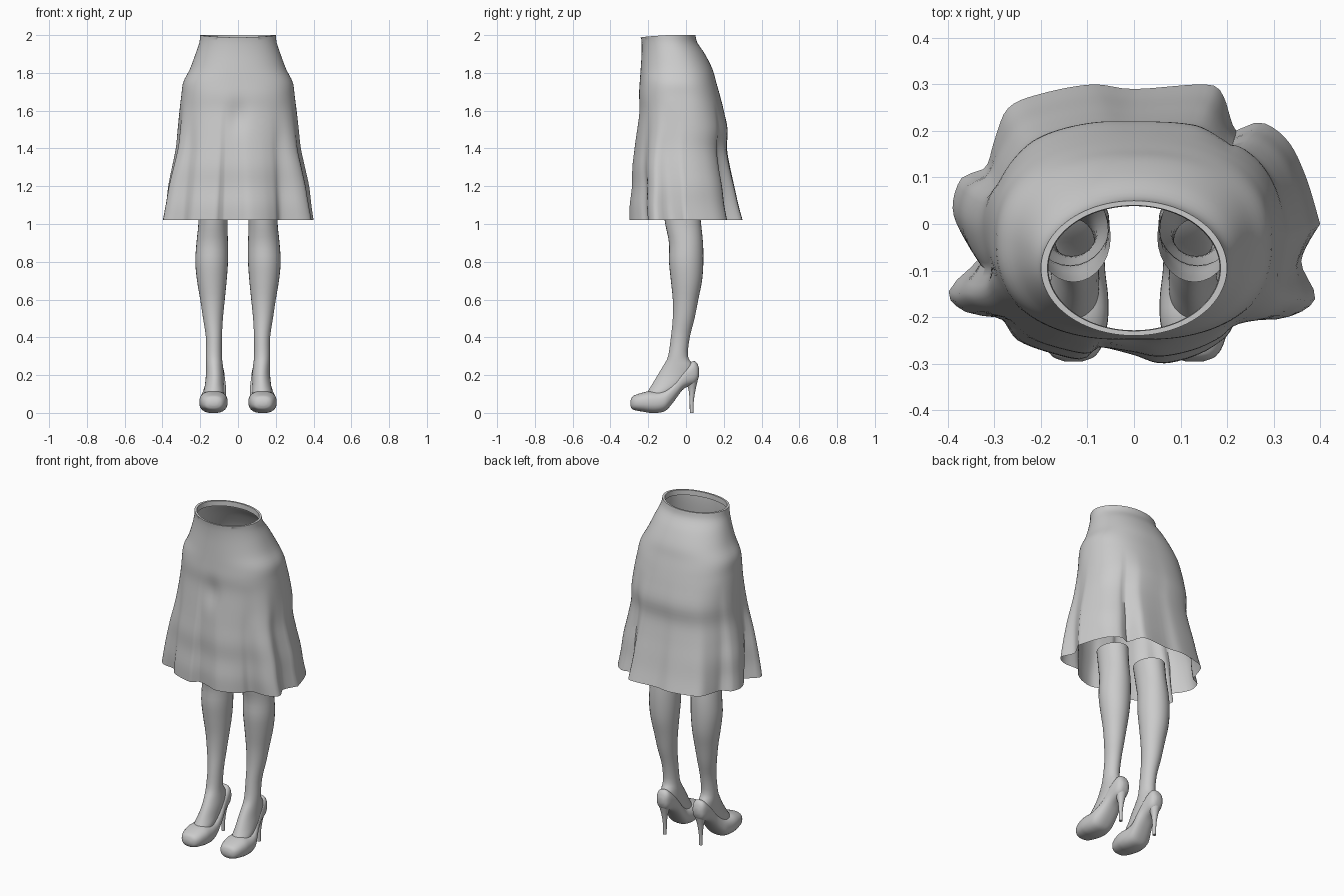
import bpy, bmesh, math
from mathutils import Vector

default = bpy.data.objects.get("Cube")
if default:
    bpy.data.objects.remove(default)

grey = bpy.data.materials.new("plain grey")
grey.use_nodes = True
grey.diffuse_color = (0.6, 0.6, 0.6, 1)
grey.node_tree.nodes["Principled BSDF"].inputs["Base Color"].default_value = grey.diffuse_color


def smooth_rows(rows, steps):
    """Catmull-Rom interpolation between profile rows given in hundredths."""
    rows = [Vector(row) / 100 for row in rows]
    result = []
    for i in range(len(rows) - 1):
        before, start = rows[max(i - 1, 0)], rows[i]
        end, after = rows[i + 1], rows[min(i + 2, len(rows) - 1)]
        for s in range(steps):
            t = s / steps
            bend = (end - before) * t + (before * 2 - start * 5 + end * 4 - after) * t**2
            bend += (start * 3 - before - end * 3 + after) * t**3
            result.append(start + bend / 2)
    return result + [rows[-1]]


def loft(name, rings, cap_start=False, cap_end=False):
    """Skin a list of equally divided closed rings."""
    bm = bmesh.new()
    loops = [[bm.verts.new(p) for p in ring] for ring in rings]
    for a, b in zip(loops, loops[1:]):
        for i in range(len(a)):
            j = (i + 1) % len(a)
            bm.faces.new((a[i], a[j], b[j], b[i]))
    if cap_start:
        bm.faces.new(loops[0])
    if cap_end:
        bm.faces.new(loops[-1])
    bmesh.ops.recalc_face_normals(bm, faces=bm.faces)
    mesh = bpy.data.meshes.new(name)
    bm.to_mesh(mesh)
    bm.free()
    mesh.materials.append(grey)
    obj = bpy.data.objects.new(name, mesh)
    bpy.context.collection.objects.link(obj)
    bpy.ops.object.select_all(action='DESELECT')
    obj.select_set(True)
    bpy.context.view_layer.objects.active = obj
    bpy.ops.object.shade_smooth_by_angle(angle=math.radians(50))
    return obj


def oval_radius(angle, wide, deep, power):
    c, s = abs(math.cos(angle)) / wide, abs(math.sin(angle)) / deep
    return (c**power + s**power) ** (-1 / power)


def oval(cx, cy, z, wide, deep, count=28):
    angles = [math.tau * i / count for i in range(count)]
    return [(cx + wide * math.cos(a), cy + deep * math.sin(a), z) for a in angles]


# Skirt: fluted hem outline, anticlockwise from the left side
hem = [(40, 0), (37, 10), (33, 18), (27, 22), (22, 20), (19, 28), (15, 30), (0, 29),
       (-9, 30), (-20, 28), (-27, 25), (-30, 18), (-32, 12), (-37, 10), (-39, 3),
       (-36, -4), (-33, -8), (-36, -10), (-40, -15), (-36, -19), (-29, -20), (-25, -25),
       (-17, -28), (-11, -29), (-8, -26), (0, -28), (6, -30), (14, -28), (20, -24),
       (23, -20), (33, -20), (39, -16), (36, -9), (37, -5), (40, 0)]
hem = smooth_rows(hem, 4)


def hem_radius(angle):
    """Distance from the axis to the hem outline in one direction."""
    ray = Vector((math.cos(angle), math.sin(angle)))
    best = 0
    for a, b in zip(hem, hem[1:]):
        edge = b - a
        across = ray.x * edge.y - ray.y * edge.x
        if abs(across) > 1e-9:
            far = (a.x * edge.y - a.y * edge.x) / across
            along = (a.x * ray.y - a.y * ray.x) / across
            if -0.001 <= along <= 1.001:
                best = max(best, far)
    return best


# Skirt profile rows: height, half width, front, back
profile = [(102, 39, -29, 29), (110, 38, -29, 27), (120, 37, -28, 25), (130, 35, -28, 23),
           (140, 33, -27, 21.5), (150, 32, -26, 22), (160, 31, -25, 20), (168, 30, -25, 18),
           (175, 29, -24.5, 16), (182, 25.5, -24, 14), (190, 22.5, -23.5, 10),
           (196, 20.5, -23.5, 6), (200, 20, -24, 5)]
angles = [math.tau * i / 144 for i in range(144)]
hem_sizes = [hem_radius(a) for a in angles]
rings = []
for z, wide, front, back in smooth_rows(profile, 4):
    flare = max(0, (1.65 - z) / 0.63) ** 1.3
    middle, deep = (front + back) / 2, (back - front) / 2
    power = 2 + 0.4 * min(1, (2 - z) / 0.3)
    ring = []
    for a, size in zip(angles, hem_sizes):
        r = oval_radius(a, wide, deep, power)
        r += flare * (size - oval_radius(a, 0.39, 0.29, 2.4))
        x, y = r * math.cos(a), middle + r * math.sin(a)
        # Soft hollow at the centre front
        if y < middle:
            y += 0.014 * math.exp(-(x / 0.05) ** 2 - ((z - 1.57) / 0.08) ** 2)
        dip = 0.012 * max(0, -math.sin(a)) if z > 1.99 else 0
        ring.append((x, y, z - dip))
    rings.append(ring)

# Waistband turned over to the inside
for drop, inset in ((0, 0.93), (0.03, 0.92)):
    rings.append([(x * inset, -0.095 + (y + 0.095) * inset, z - drop)
                  for x, y, z in rings[-1 if drop == 0 else -2]])
loft("skirt", rings)

# Leg rows: height, inner x, outer x, front y, back y
leg_rows = [(6, 8, 18, -24, -10), (11, 7.5, 18, -20.5, -6), (15, 7.5, 17.5, -18, 0),
            (20, 7.5, 17, -15, 4), (25, 8, 17, -12, 4), (30, 8.5, 17, -9.5, 1),
            (40, 8.5, 17, -8, 2), (50, 8, 18.5, -7, 4.5), (60, 7, 20, -7, 6.5),
            (70, 6, 21.7, -8, 8.5), (80, 5.3, 22.6, -9, 9.2), (90, 5.3, 22, -9, 9),
            (100, 5.6, 21, -11, 8), (110, 5, 21, -12.5, 7)]
# Shoe rows: y, bottom, top, half width, centre x
shoe_rows = [(-29.5, 4, 6, 2, 13), (-28.5, 2, 8.5, 4.5, 13), (-26, 1.2, 9.8, 6.2, 13),
             (-22, 0.5, 11, 7.2, 13), (-19, 0, 11.5, 7.5, 13), (-15, 0, 11.5, 7.4, 13),
             (-11, 1, 12.5, 6.9, 13), (-8, 4, 15, 6.2, 12.5), (-5, 8, 18.5, 5.6, 12),
             (-2, 12, 22.5, 5.1, 12), (1, 14, 25.5, 4.8, 12), (4, 15, 27.5, 4.3, 12),
             (6, 17, 26, 3.3, 12), (7, 20, 23, 1.5, 12)]
# Heel rows: height, y, radius
heel_rows = [(0, 3, 1), (6, 3, 1.1), (12, 3.2, 1.8), (17, 3, 3.2)]

for side, prefix in ((1, "left"), (-1, "right")):
    leg = [oval(side * (inner + outer) / 2, (front + back) / 2, z,
                (outer - inner) / 2, (back - front) / 2)
           for z, inner, outer, front, back in smooth_rows(leg_rows, 3)]
    loft(prefix + "_leg", leg, cap_start=True)

    shoe = []
    for y, low, high, half, cx in smooth_rows(shoe_rows, 3):
        ring = []
        for i in range(32):
            a = math.tau * i / 32
            r = oval_radius(a, half, (high - low) / 2, 2.5)
            ring.append((side * cx + r * math.cos(a), y, (high + low) / 2 + r * math.sin(a)))
        shoe.append(ring)
    loft(prefix + "_shoe", shoe, cap_start=True, cap_end=True)

    heel = [oval(side * 0.12, y, z, r, r, 16) for z, y, r in smooth_rows(heel_rows, 4)]
    loft(prefix + "_heel", heel, cap_start=True)
